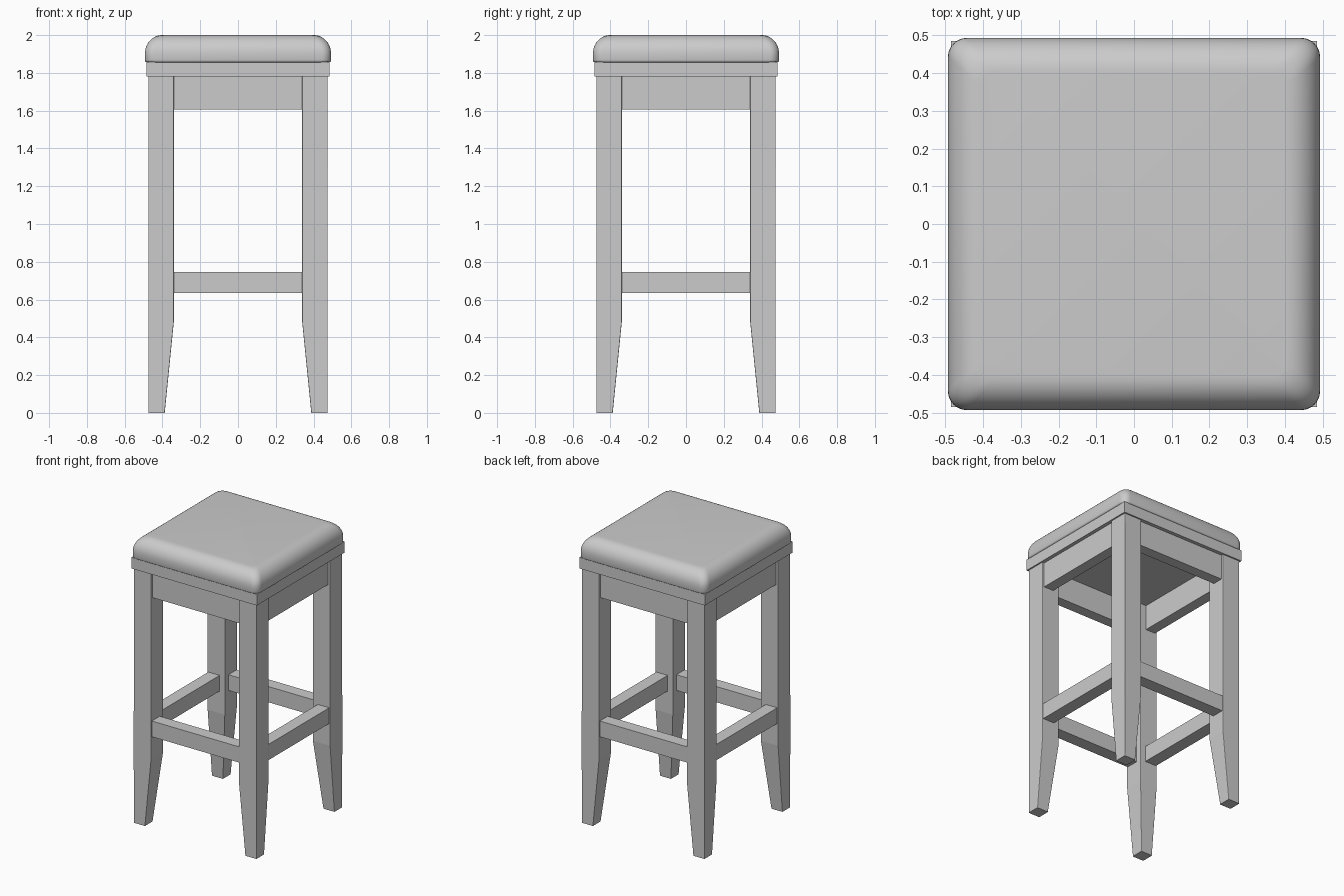
import bpy, bmesh
from math import pi, cos, sin
from mathutils import Matrix

if "Cube" in bpy.data.objects:
    bpy.data.objects.remove(bpy.data.objects["Cube"])


def finish(name, bm, smooth=None):
    bmesh.ops.recalc_face_normals(bm, faces=bm.faces)
    me = bpy.data.meshes.new(name)
    bm.to_mesh(me)
    bm.free()
    ob = bpy.data.objects.new(name, me)
    bpy.context.collection.objects.link(ob)
    if smooth:
        bpy.ops.object.select_all(action='DESELECT')
        ob.select_set(True)
        bpy.context.view_layer.objects.active = ob
        bpy.ops.object.shade_smooth_by_angle(angle=smooth)
    return ob


def loft(rings):
    """Closed skin through equal-length rings of points."""
    bm = bmesh.new()
    vs = [[bm.verts.new(p) for p in r] for r in rings]
    n = len(vs[0])
    for a, b in zip(vs, vs[1:]):
        for i in range(n):
            bm.faces.new((a[i], a[(i + 1) % n], b[(i + 1) % n], b[i]))
    bm.faces.new(vs[0][::-1])
    bm.faces.new(vs[-1])
    return bm


def box(name, lo, hi, angle=0):
    rings = [[(lo[0], lo[1], z), (hi[0], lo[1], z), (hi[0], hi[1], z), (lo[0], hi[1], z)]
             for z in (lo[2], hi[2])]
    bm = loft(rings)
    bmesh.ops.transform(bm, matrix=Matrix.Rotation(angle, 4, 'Z'), verts=bm.verts)
    return finish(name, bm)


def rounded_square(half, r, z, seg=6):
    c = half - r
    return [(c * sx + r * cos(a0 + pi / 2 * k / seg), c * sy + r * sin(a0 + pi / 2 * k / seg), z)
            for sx, sy, a0 in ((1, 1, 0), (-1, 1, pi / 2), (-1, -1, pi), (1, -1, 1.5 * pi))
            for k in range(seg + 1)]


# Legs: straight outer faces, inner faces tapering towards the foot
OUT, INN, FOOT = 0.475, 0.34, 0.388
names = ("front_right_leg", "back_right_leg", "back_left_leg", "front_left_leg")
for i, name in enumerate(names):
    bm = loft([[(s, -OUT, z), (OUT, -OUT, z), (OUT, -s, z), (s, -s, z)]
               for s, z in ((FOOT, 0), (INN, 0.48), (INN, 1.78))])
    corners = [e for e in bm.edges if abs(e.verts[0].co.z - e.verts[1].co.z) > 0.1]
    bmesh.ops.bevel(bm, geom=corners, offset=0.004, segments=2, profile=0.5, affect='EDGES')
    bmesh.ops.transform(bm, matrix=Matrix.Rotation(i * pi / 2, 4, 'Z'), verts=bm.verts)
    finish(name, bm)

# Aprons under the seat and foot rails between the legs
for i, side in enumerate(("front", "right", "back", "left")):
    box(side + "_apron", (-INN, -0.46, 1.605), (INN, -0.385, 1.78), i * pi / 2)
    box(side + "_foot_rail", (-INN, -0.468, 0.635), (INN, -0.38, 0.745), i * pi / 2)

# Seat board
box("seat_board", (-0.485, -0.485, 1.78), (0.485, 0.485, 1.858))

# Cushion: rounded sides rolling over to a flat top
profile = [(0.485, 1.856), (0.491, 1.860), (0.493, 1.868), (0.493, 1.90)]
profile += [(0.493 - 0.09 * (1 - cos(t)), 1.90 + 0.10 * sin(t))
            for t in (k * pi / 20 for k in range(1, 11))]
finish("seat_cushion", loft([rounded_square(h, 0.05 * h / 0.493, z) for h, z in profile]), pi / 4)
